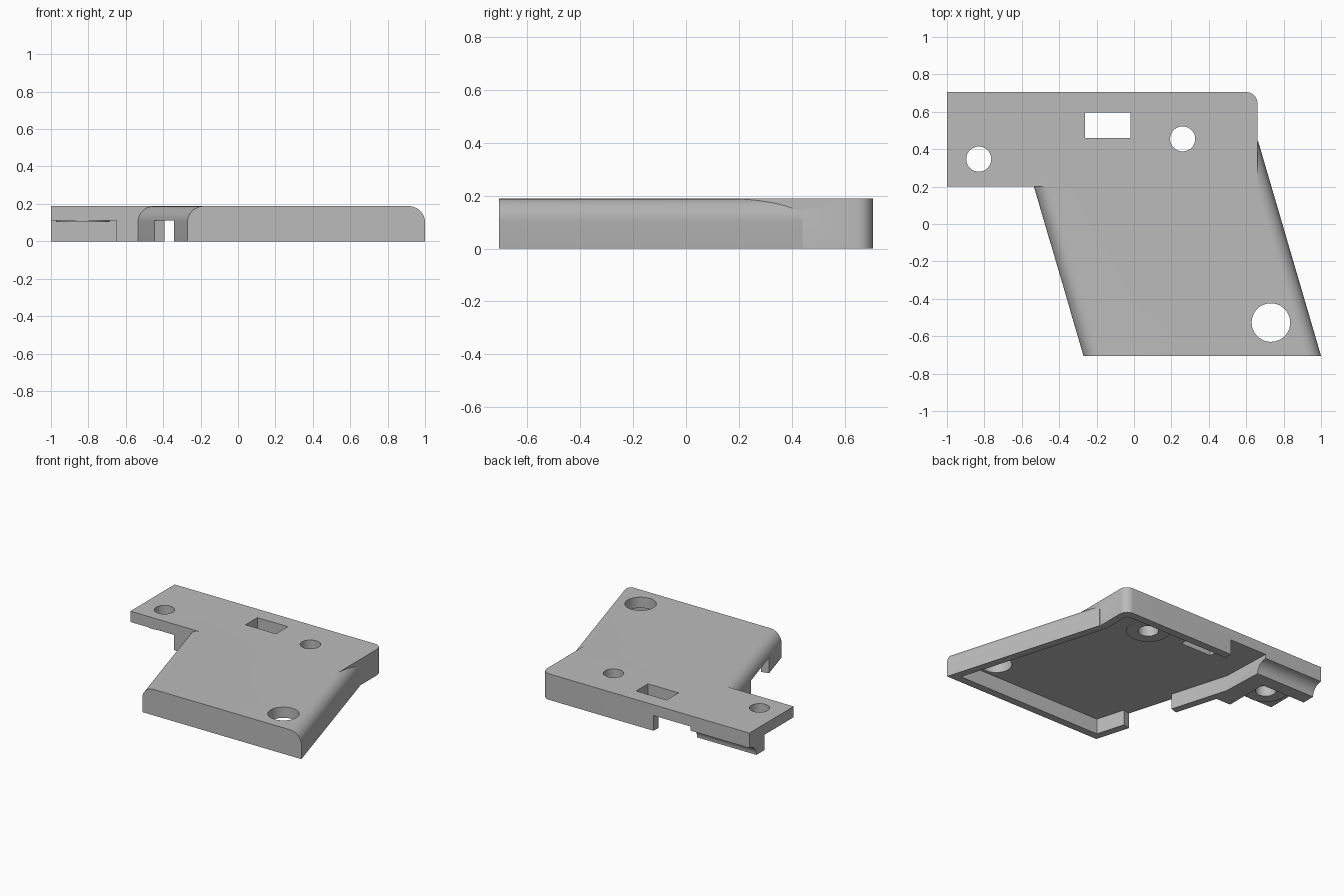
import bpy, bmesh, math
from mathutils import Vector

cube = bpy.data.objects.get("Cube")
if cube:
    bpy.data.objects.remove(cube, do_unlink=True)

grey = bpy.data.materials.new("mid_grey")
grey.use_nodes = True
color = (0.5, 0.5, 0.5, 1)
grey.diffuse_color = color
grey.node_tree.nodes["Principled BSDF"].inputs["Base Color"].default_value = color

TOP, CEILING, WALL, SLANT = 0.188, 0.11, 0.055, -0.293
FRONT, BACK, TAB_FRONT, BAR_SIDE = -0.705, 0.705, 0.2, 0.66


def sweep(name, profile, offset):
    """Solid made by sweeping a closed 3D profile along an offset."""
    bm = bmesh.new()
    face = bm.faces.new([bm.verts.new(p) for p in profile])
    moved = bmesh.ops.extrude_face_region(bm, geom=[face])["geom"]
    bmesh.ops.translate(bm, vec=offset,
                        verts=[g for g in moved if isinstance(g, bmesh.types.BMVert)])
    bmesh.ops.recalc_face_normals(bm, faces=bm.faces)
    mesh = bpy.data.meshes.new(name)
    bm.to_mesh(mesh)
    bm.free()
    mesh.materials.append(grey)
    obj = bpy.data.objects.new(name, mesh)
    bpy.context.collection.objects.link(obj)
    return obj


def prism(name, outline, low, high):
    return sweep(name, [(x, y, low) for x, y in outline], (0, 0, high - low))


def arc(cx, cy, rx, ry, start, end, steps):
    angles = [math.radians(start + (end - start) * i / steps) for i in range(steps + 1)]
    return [(cx + rx * math.cos(a), cy + ry * math.sin(a)) for a in angles]


def rect(x0, x1, y0, y1):
    return [(x0, y0), (x1, y0), (x1, y1), (x0, y1)]


def cylinder(name, x, y, radius, low, high):
    return prism(name, arc(x, y, radius, radius, 0, 360, 48)[:-1], low, high)


def combine(target, tool, operation):
    mod = target.modifiers.new(operation, "BOOLEAN")
    mod.operation, mod.solver, mod.object = operation, "EXACT", tool
    bpy.context.view_layer.objects.active = target
    bpy.ops.object.modifier_apply(modifier=mod.name)
    bpy.data.objects.remove(tool, do_unlink=True)


def left_edge(y):
    return -0.27 + SLANT * (y - FRONT)


def right_edge(y):
    return 1 + SLANT * (y - FRONT)


# Slanted body with rounded upper side edges
rx, rz = 0.088, 0.085
section = [(-0.27, 0), (1, 0)]
section += arc(1 - rx, TOP - rz, rx, rz, 0, 90, 12)
section += arc(-0.27 + rx, TOP - rz, rx, rz, 90, 180, 12)
depth = 0.44 - FRONT
body = sweep("bracket_cover", [(x, FRONT, z) for x, z in section], (SLANT * depth, depth, 0))

# Rear bar with one rounded corner
corner = 0.06
outline = [(-1, TAB_FRONT), (BAR_SIDE, TAB_FRONT)]
outline += arc(BAR_SIDE - corner, BACK - corner, corner, corner, 0, 90, 10) + [(-1, BACK)]
combine(body, prism("rear_bar", outline, 0, TOP), "UNION")

# Hollow underside, open through the back between wall and rib
inset = WALL * 1.042
y0, y1 = FRONT + WALL, 0.33
side = BAR_SIDE - WALL
y_bend = FRONT + (1 - inset - side) / -SLANT
pocket = [(left_edge(y0) + inset, y0), (right_edge(y0) - inset, y0), (side, y_bend)]
pocket += arc(side - 0.03, BACK - WALL - 0.03, 0.03, 0.03, 0, 90, 6)
pocket += [(-0.235, BACK - WALL), (-0.235, 0.8), (-0.53, 0.8), (-0.53, BACK),
           (left_edge(y1) + inset, y1)]
combine(body, prism("pocket_cutter", pocket, -0.1, CEILING), "DIFFERENCE")

# Opening in the left wall, cut square to it
normal = Vector((1, -SLANT)).normalized()
ends = [Vector((left_edge(y), y)) for y in (-0.46, -0.105)]
notch = [ends[0] - normal * 0.05, ends[0] + normal * 0.08,
         ends[1] + normal * 0.08, ends[1] - normal * 0.05]
combine(body, prism("notch_cutter", notch, -0.1, CEILING), "DIFFERENCE")

# Recess under the tab and rounded groove behind its rib
combine(body, prism("tab_cutter", rect(-1.1, -0.65, 0.1, 0.53), -0.1, CEILING), "DIFFERENCE")
cove = arc(BACK, 0, 0.08, 0.08, 180, 90, 10) + [(0.8, 0.08), (0.8, -0.1), (BACK - 0.08, -0.1)]
combine(body, sweep("cove_cutter", [(-1.1, y, z) for y, z in cove], (0.58, 0, 0)), "DIFFERENCE")

# Shallow bosses and screw holes
for x, y in ((-0.83, 0.347), (0.26, 0.455)):
    combine(body, cylinder("boss", x, y, 0.143, CEILING - 0.006, CEILING + 0.02), "UNION")
    combine(body, cylinder("screw_cutter", x, y, 0.067, -0.1, 0.3), "DIFFERENCE")

# Large hole and rectangular window
combine(body, cylinder("hole_cutter", 0.732, -0.527, 0.103, -0.1, 0.3), "DIFFERENCE")
combine(body, prism("window_cutter", rect(-0.262, -0.018, 0.46, 0.595), -0.1, 0.3), "DIFFERENCE")

bpy.ops.object.select_all(action="DESELECT")
body.select_set(True)
bpy.context.view_layer.objects.active = body
bpy.ops.object.shade_smooth_by_angle(angle=math.radians(30))
